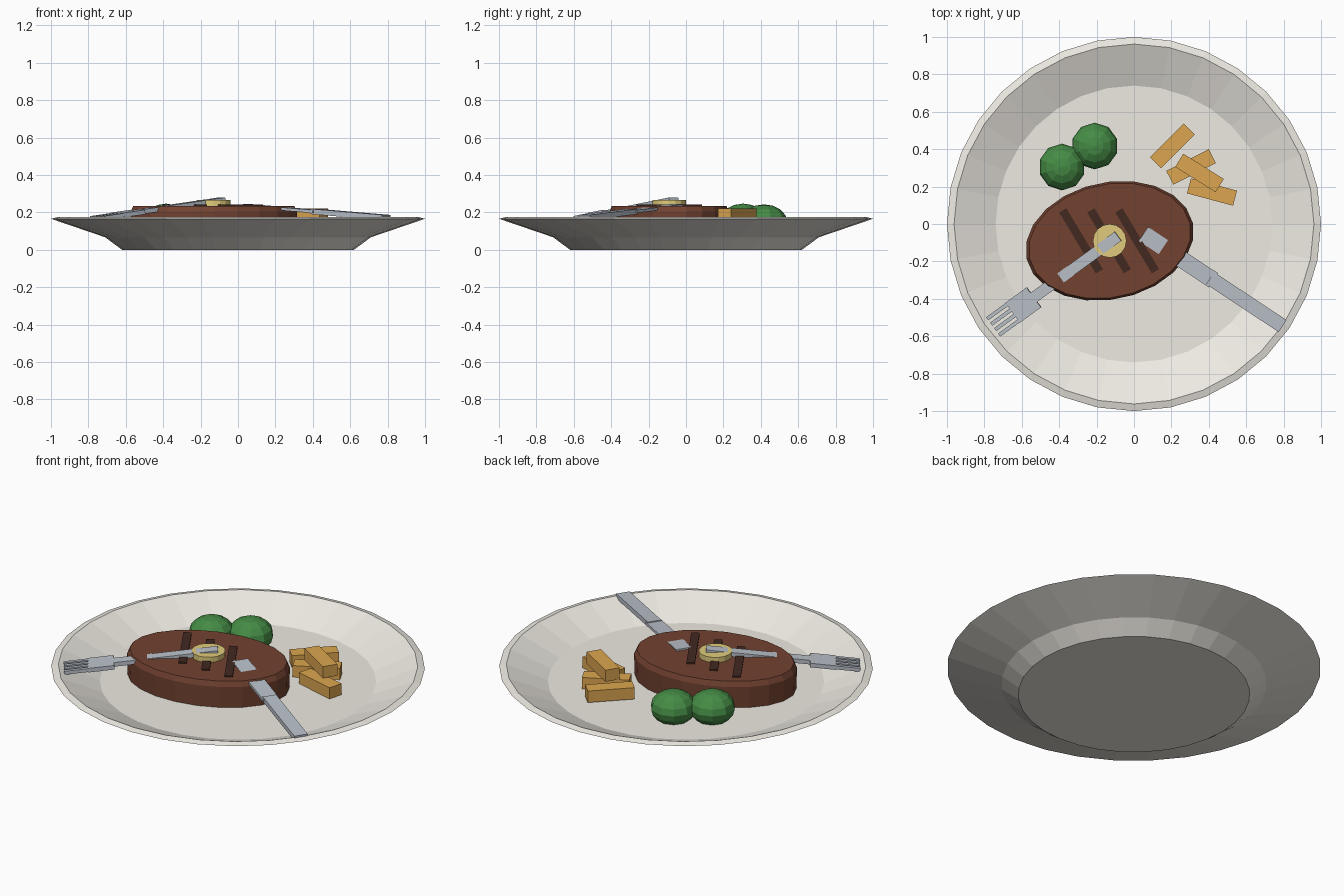
import bpy, bmesh, math
from mathutils import Matrix, Vector

if "Cube" in bpy.data.objects:
    bpy.data.objects.remove(bpy.data.objects["Cube"])


def material(name, rgb):
    m = bpy.data.materials.new(name)
    m.diffuse_color = (*rgb, 1)
    m.use_nodes = True
    m.node_tree.nodes["Principled BSDF"].inputs["Base Color"].default_value = m.diffuse_color
    return m


CREAM = material("cream", (0.86, 0.83, 0.77))
MEAT = material("meat", (0.17, 0.055, 0.03))
CHAR = material("char", (0.055, 0.022, 0.015))
BUTTER = material("butter", (0.75, 0.60, 0.20))
GREEN = material("green", (0.06, 0.26, 0.06))
FRY = material("fry", (0.72, 0.38, 0.08))
STEEL = material("steel", (0.50, 0.54, 0.60))


def finish(bm, name, mat):
    bmesh.ops.recalc_face_normals(bm, faces=bm.faces)
    me = bpy.data.meshes.new(name)
    bm.to_mesh(me)
    bm.free()
    me.materials.append(mat)
    ob = bpy.data.objects.new(name, me)
    bpy.context.collection.objects.link(ob)
    return ob


def loft(name, profile, sides, mat, place=Matrix()):
    """Revolved profile of (radius, z) rings, capped at both ends."""
    bm = bmesh.new()
    rings = []
    for r, z in profile:
        rings.append([bm.verts.new(place @ Vector((r * math.cos(i * math.tau / sides),
                                                   r * math.sin(i * math.tau / sides), z)))
                      for i in range(sides)])
    for a, b in zip(rings, rings[1:]):
        for i in range(sides):
            j = (i + 1) % sides
            bm.faces.new((a[i], a[j], b[j], b[i]))
    bm.faces.new(rings[0])
    bm.faces.new(rings[-1])
    return finish(bm, name, mat)


def add_box(bm, centre, size, place=Matrix()):
    bmesh.ops.create_cube(bm, size=1, matrix=place @ Matrix.Translation(centre)
                          @ Matrix.Diagonal((*size, 1)))


def frame(x, y, z, yaw, pitch=0.0):
    """Local +x points along yaw, dipping down by pitch."""
    return (Matrix.Translation((x, y, z)) @ Matrix.Rotation(math.radians(yaw), 4, 'Z')
            @ Matrix.Rotation(pitch, 4, 'Y'))


# plate
loft("plate", [(0.62, 0), (0.71, 0.067), (1.0, 0.166), (0.962, 0.176), (0.74, 0.083)],
     32, CREAM)

# steak
steak_place = frame(-0.13, -0.09, 0, 12) @ Matrix.Diagonal((0.455, 0.313, 1, 1))
loft("steak", [(0.99, 0.075), (1.0, 0.205), (0.965, 0.235)], 22, MEAT, steak_place)

# grill marks
for i in range(3):
    bm = bmesh.new()
    add_box(bm, (0, 0, 0), (0.38, 0.045, 0.02), frame(-0.283 + 0.15 * i, -0.09, 0.233, -59))
    finish(bm, f"grill_mark_{i + 1}", CHAR)

# butter pat
loft("butter", [(0.09, 0.23), (0.09, 0.266)], 16, BUTTER,
     Matrix.Translation((-0.13, -0.09, 0)))

# green vegetables
for i, (x, y, z) in enumerate([(-0.385, 0.305, 0.152), (-0.21, 0.417, 0.148)]):
    bm = bmesh.new()
    bmesh.ops.create_uvsphere(bm, u_segments=10, v_segments=8, radius=1,
                              matrix=Matrix.Translation((x, y, z))
                              @ Matrix.Diagonal((0.125, 0.125, 0.095, 1)))
    finish(bm, f"green_vegetable_{i + 1}", GREEN)

# fries
for i, (x, y, z, yaw) in enumerate([(0.205, 0.417, 0.125, 45), (0.305, 0.305, 0.118, 27),
                                    (0.35, 0.273, 0.187, -32), (0.417, 0.171, 0.115, -15)]):
    bm = bmesh.new()
    add_box(bm, (0, 0, 0), (0.255, 0.083, 0.068), frame(x, y, z, yaw))
    finish(bm, f"fry_{i + 1}", FRY)

# fork, tines resting on the rim
bm = bmesh.new()
place = frame(-0.085, -0.065, 0.268, 216, 0.118)
add_box(bm, (0.285, 0, 0), (0.57, 0.06, 0.024), place)
add_box(bm, (0.63, 0, 0), (0.14, 0.132, 0.024), place)
for k in range(4):
    add_box(bm, (0.76, -0.054 + 0.036 * k, 0), (0.14, 0.02, 0.02), place)
finish(bm, "fork", STEEL)

# knife, handle resting on the rim
bm = bmesh.new()
place = frame(0.05, -0.053, 0.236, -33.5, 0.07)
add_box(bm, (0.225, 0, 0), (0.45, 0.09, 0.016), place)
add_box(bm, (0.662, 0, -0.001), (0.464, 0.077, 0.028), place)
finish(bm, "knife", STEEL)
